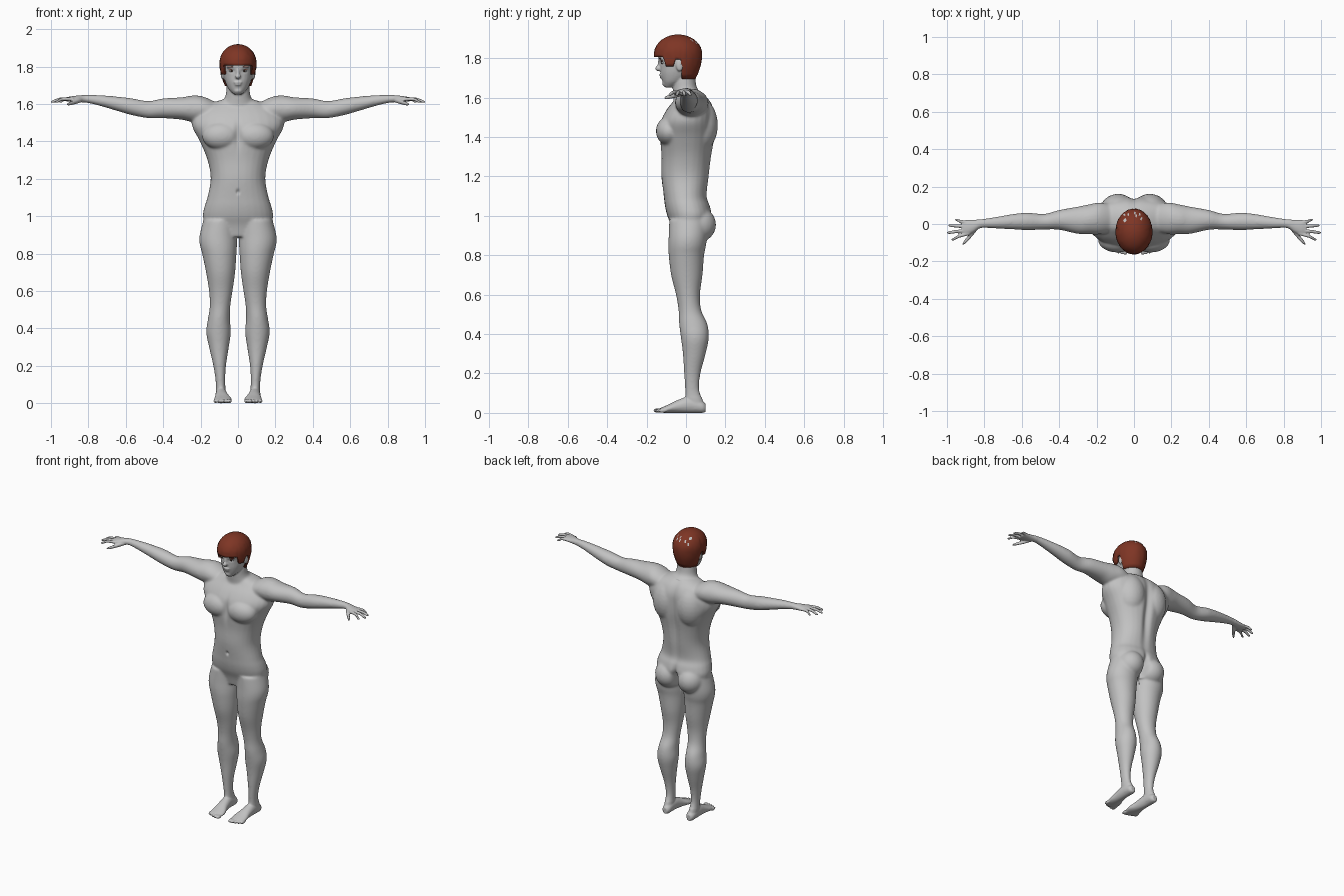
import bpy, bmesh, random
from math import sin, cos, pi, exp, sqrt
from mathutils import Matrix, Vector

cube = bpy.data.objects.get("Cube")
if cube:
    bpy.data.objects.remove(cube, do_unlink=True)
random.seed(4)


def material(name, rgb):
    m = bpy.data.materials.new(name)
    m.use_nodes = True
    m.diffuse_color = (*rgb, 1)
    m.node_tree.nodes["Principled BSDF"].inputs["Base Color"].default_value = (*rgb, 1)
    return m


skin = material("grey skin", (.54, .54, .54))
auburn = material("auburn hair", (.21, .036, .018))
white = material("eye white", (.75, .75, .75))
dark = material("dark iris", (.03, .015, .01))


def finish(name, bm, *mats):
    bmesh.ops.recalc_face_normals(bm, faces=bm.faces)
    mesh = bpy.data.meshes.new(name)
    bm.to_mesh(mesh)
    bm.free()
    mesh.shade_smooth()
    for m in mats:
        mesh.materials.append(m)
    ob = bpy.data.objects.new(name, mesh)
    bpy.context.collection.objects.link(ob)
    return ob


def spline(a, b, c, d, t):
    return b + (c - a) * t / 2 + (a - 2.5 * b + 2 * c - d / 2) * t * t \
        + (1.5 * (b - c) + (d - a) / 2) * t ** 3


def loft(bm, axis, rings, side=1, power=2, n=28, steps=4):
    """Closed skin over rings of (position, centre, centre, radius, radius)."""
    pts = [Vector(r) for r in rings]
    pts = [pts[0]] + pts + [pts[-1]]
    fine = []
    for i in range(1, len(pts) - 2):
        for k in range(steps):
            fine.append(spline(*pts[i - 1:i + 3], k / steps))
    fine.append(pts[-1])
    loops = []
    for a, c, d, r, q in fine:
        loop = []
        for k in range(n):
            u, v = cos(2 * pi * k / n), sin(2 * pi * k / n)
            p = c + r * abs(u) ** (2 / power) * (1 if u > 0 else -1)
            w = d + q * abs(v) ** (2 / power) * (1 if v > 0 else -1)
            co = {"x": (a, p, w), "y": (p, a, w), "z": (p, w, a)}[axis]
            loop.append(bm.verts.new((co[0] * side, co[1], co[2])))
        loops.append(loop)
    for lo, hi in zip(loops, loops[1:]):
        for k in range(n):
            j = (k + 1) % n
            bm.faces.new((lo[k], lo[j], hi[j], hi[k]))
    bm.faces.new(loops[0])
    bm.faces.new(loops[-1])


def ball(bm, centre, radii, side=1):
    m = Matrix.Translation((centre[0] * side, centre[1], centre[2])) @ Matrix.Diagonal((*radii, 1))
    bmesh.ops.create_uvsphere(bm, u_segments=24, v_segments=14, radius=1, matrix=m)


body = bmesh.new()

# Torso
loft(body, "z", [
    (.89, 0, .01, .10, .07), (.95, 0, .015, .17, .09), (1, 0, .018, .188, .113),
    (1.05, 0, .008, .18, .115), (1.1, 0, -.003, .164, .11), (1.2, 0, -.003, .146, .122),
    (1.3, 0, .003, .163, .128), (1.4, 0, .007, .204, .14), (1.48, 0, .01, .245, .138),
    (1.54, 0, .022, .235, .12), (1.59, 0, .03, .18, .088), (1.625, 0, .02, .08, .06)], power=2.2)
# Neck
loft(body, "z", [
    (1.54, 0, .03, .13, .09), (1.6, 0, .022, .095, .085), (1.64, 0, -.003, .068, .064),
    (1.69, 0, -.01, .061, .058), (1.75, 0, -.01, .055, .055)])
# Head
loft(body, "z", [
    (1.652, 0, -.085, .022, .024), (1.68, 0, -.064, .05, .055), (1.72, 0, -.046, .069, .083),
    (1.76, 0, -.036, .079, .096), (1.8, 0, -.035, .083, .106), (1.85, 0, -.035, .083, .104),
    (1.89, 0, -.035, .06, .078), (1.908, 0, -.035, .03, .04)], power=2.15)
# Nose, lips and chin
ball(body, (0, -.14, 1.748), (.015, .016, .014))
ball(body, (0, -.132, 1.767), (.009, .013, .03))
ball(body, (0, -.126, 1.716), (.023, .01, .006))
ball(body, (0, -.124, 1.704), (.019, .01, .006))
ball(body, (0, -.103, 1.672), (.025, .018, .016))

FINGERS = [(-.05, -.082, .975), (-.034, -.046, .998), (-.014, -.008, .99), (.006, .022, .955)]
for s in (1, -1):
    # Muscle masses: chest, upper back, buttock, then brow and ear
    ball(body, (.088, -.085, 1.43), (.105, .068, .075), s)
    ball(body, (.085, .065, 1.46), (.1, .097, .14), s)
    ball(body, (.083, .06, .955), (.088, .093, .09), s)
    ball(body, (.035, -.118, 1.797), (.028, .016, .007), s)
    ball(body, (.083, -.032, 1.765), (.01, .019, .032), s)
    # Arm and palm
    loft(body, "x", [
        (.1, .03, 1.55, .07, .05), (.18, .03, 1.572, .085, .066), (.24, .025, 1.574, .08, .071),
        (.3, .02, 1.576, .073, .06), (.4, .022, 1.577, .053, .053), (.48, .012, 1.57, .042, .046),
        (.57, .014, 1.586, .047, .045), (.65, .012, 1.602, .041, .038), (.75, .006, 1.62, .03, .027),
        (.82, .002, 1.628, .024, .02), (.86, -.012, 1.627, .034, .018), (.9, -.02, 1.626, .041, .014),
        (.92, -.02, 1.625, .034, .01)], s)
    # Fingers and thumb
    for base, tip, reach in FINGERS:
        mid = (base + tip) / 2
        loft(body, "x", [
            (.88, base, 1.626, .01, .01), (.9 + (reach - .9) / 2, mid, 1.626, .009, .0095),
            (reach - .01, tip, 1.614, .008, .008), (reach + .002, tip, 1.611, .004, .004)], s, n=12)
    loft(body, "x", [
        (.835, -.015, 1.622, .014, .012), (.865, -.05, 1.612, .016, .012),
        (.9, -.09, 1.602, .013, .01), (.916, -.107, 1.597, .006, .005)], s, n=12)
    # Leg
    loft(body, "z", [
        (.02, .09, .05, .028, .042), (.06, .092, .042, .027, .045), (.12, .094, .031, .026, .036),
        (.2, .098, .032, .034, .042), (.3, .102, .042, .053, .058), (.38, .104, .045, .066, .071),
        (.45, .102, .037, .059, .072), (.52, .096, .02, .055, .058), (.6, .092, .01, .063, .061),
        (.7, .093, .004, .078, .08), (.8, .1, .002, .092, .09), (.85, .105, .006, .1, .096),
        (.9, .105, .01, .1, .098), (.98, .095, .015, .09, .1)], s)
    # Foot and toes
    loft(body, "y", [
        (.1, .09, .025, .016, .02), (.08, .09, .03, .028, .03), (.02, .09, .042, .031, .042),
        (-.04, .086, .033, .036, .033), (-.09, .081, .021, .047, .021), (-.13, .08, .013, .045, .012)], s)
    for i in range(5):
        size = .0135 if i == 0 else .0095
        ball(body, (.047 + .0185 * i, -.142 + .0015 * i * i, .012), (size, .024, .011), s)

# Fuse all the parts into one skin
ob = finish("body", body, skin)
mod = ob.modifiers.new("fuse", "REMESH")
mod.mode = "VOXEL"
mod.voxel_size = .005
fused = bpy.data.meshes.new_from_object(ob.evaluated_get(bpy.context.evaluated_depsgraph_get()))
bpy.data.objects.remove(ob, do_unlink=True)
bm = bmesh.new()
bm.from_mesh(fused)
bpy.data.meshes.remove(fused)


def bump(v, centre, width):
    return exp(-((v - centre) / width) ** 2)


# Soften the joins, leaving hands, feet and face crisp
soft = [v for v in bm.verts if abs(v.co.x) < .82 and .08 < v.co.z < 1.64]
for _ in range(14):
    bmesh.ops.smooth_vert(bm, verts=soft, factor=.5, use_axis_x=True, use_axis_y=True, use_axis_z=True)
# Carve the spine, cleft, breastbone, navel and eye sockets
for v in bm.verts:
    x, y, z = v.co
    if y > .04 and z < 1.62:
        v.co.y -= .02 * bump(x, 0, .025) * bump(z, 1.35, .22)
        v.co.y -= .045 * bump(x, 0, .016) * bump(z, .94, .07)
    if y < -.06 and z < 1.6:
        v.co.y += .012 * bump(x, 0, .016) * bump(z, 1.43, .07)
        v.co.y += .012 * bump(x, 0, .008) * bump(z, 1.13, .012)
    if y < -.09 and z > 1.7:
        v.co.y += .007 * bump(abs(x), .034, .016) * bump(z, 1.777, .01)
    v.co.z = max(v.co.z, 0)
bmesh.ops.smooth_vert(bm, verts=bm.verts, factor=.4, use_axis_x=True, use_axis_y=True, use_axis_z=True)
finish("body", bm, skin)

# Eyes and eyebrows
for name, mat, centre, radii in (
        ("eyeball", white, (.034, -.112, 1.777), (.014, .013, .008)),
        ("iris", dark, (.034, -.1235, 1.777), (.006, .003, .006)),
        ("upper_lashes", auburn, (.035, -.119, 1.786), (.017, .009, .0025)),
        ("eyebrow", auburn, (.036, -.129, 1.798), (.023, .008, .004))):
    bm = bmesh.new()
    for s in (1, -1):
        ball(bm, centre, radii, s)
    finish(name, bm, mat)


# Hair cap with fringe, sideburns, ear gaps and nape
def hairline(front):
    for limit, z in ((-.6, 1.807), (-.22, 1.757), (.12, 1.792)):
        if front < limit:
            return z
    return 1.695


bm = bmesh.new()
COLS, ROWS = 56, 14
grid = []
for r in range(ROWS + 1):
    row = []
    for c in range(COLS):
        u, w = cos(2 * pi * c / COLS), sin(2 * pi * c / COLS)
        z = 1.92 - (1.92 - hairline(w)) * (1 - cos(r / ROWS * pi / 2))
        if z > 1.82:
            scale = sqrt(max(0, 1 - ((z - 1.82) / .1) ** 2))
        else:
            scale = 1 - .28 * ((1.82 - z) / .125) ** 2
        scale *= 1 + random.uniform(-.012, .012)
        row.append(bm.verts.new((.099 * u * scale, -.04 + .122 * w * scale, z)))
    grid.append(row)
for hi, lo in zip(grid, grid[1:]):
    for c in range(COLS):
        d = (c + 1) % COLS
        bm.faces.new((hi[c], lo[c], lo[d], hi[d]))
bmesh.ops.remove_doubles(bm, verts=bm.verts, dist=.0005)
# Thin patches of scalp at the crown
for f in bm.faces:
    p = f.calc_center_median()
    if p.y > .01 and 1.845 < p.z < 1.9 and random.random() < .09:
        f.material_index = 1
hair = finish("hair", bm, auburn, skin)
shell = hair.modifiers.new("thickness", "SOLIDIFY")
shell.thickness = .014
shell.offset = -1
